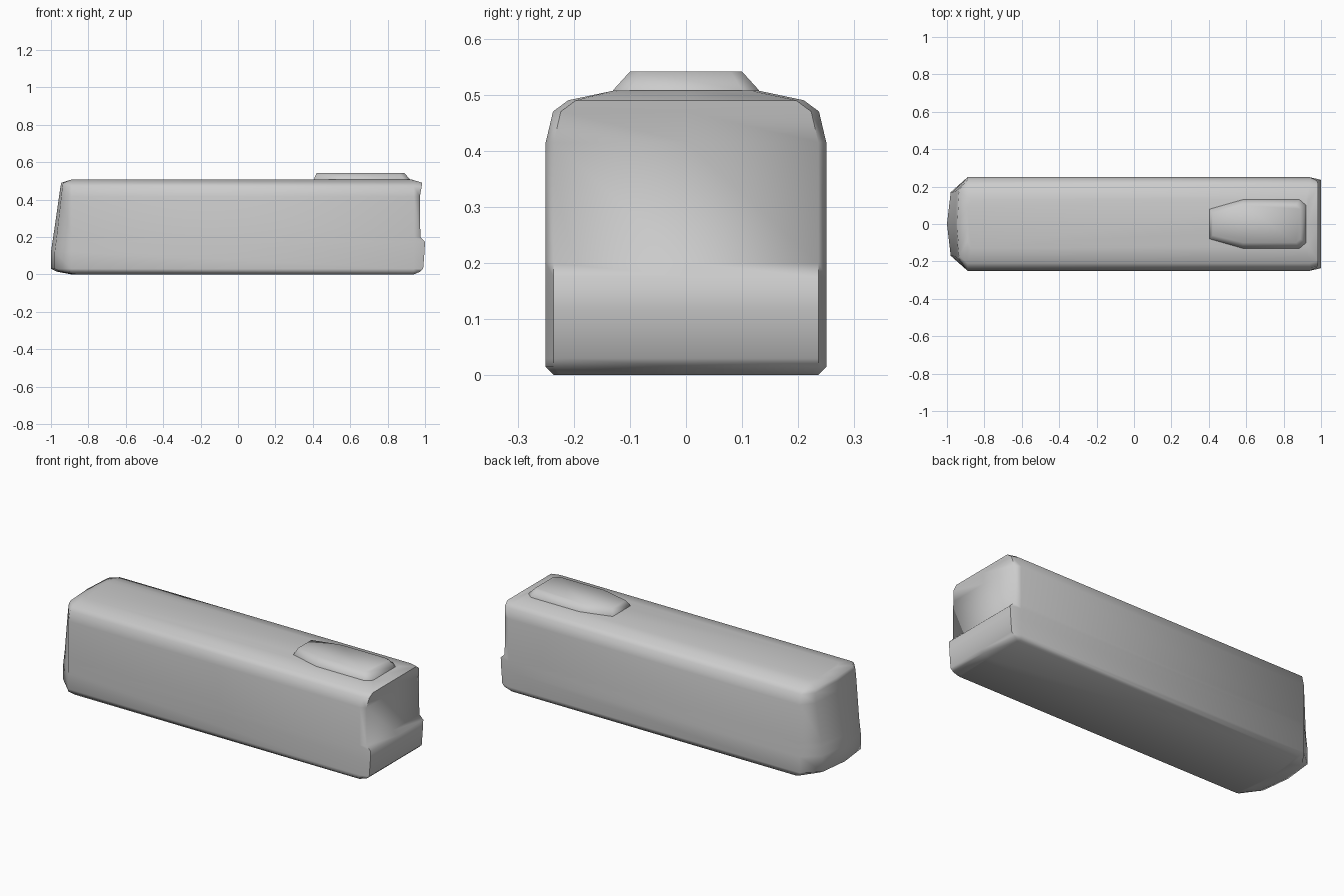
import bpy, bmesh

if "Cube" in bpy.data.objects:
    bpy.data.objects.remove(bpy.data.objects["Cube"])


def loft(name, rings, angle):
    """Skin equal-length rings from bottom to top and cap both ends."""
    bm = bmesh.new()
    loops = [[bm.verts.new(p) for p in ring] for ring in rings]
    n = len(loops[0])
    for a, b in zip(loops, loops[1:]):
        for i in range(n):
            j = (i + 1) % n
            bm.faces.new((a[i], a[j], b[j], b[i]))
    bm.faces.new(loops[0][::-1])
    bm.faces.new(loops[-1])
    bmesh.ops.recalc_face_normals(bm, faces=bm.faces)
    mesh = bpy.data.meshes.new(name)
    bm.to_mesh(mesh)
    bm.free()
    ob = bpy.data.objects.new(name, mesh)
    bpy.context.collection.objects.link(ob)
    bpy.ops.object.select_all(action='DESELECT')
    bpy.context.view_layer.objects.active = ob
    ob.select_set(True)
    bpy.ops.object.shade_smooth_by_angle(angle=angle)
    return ob


def mirrored(half, z):
    """Close a plan half-outline (y >= 0) across the x axis."""
    other = [(x, -y) for x, y in reversed(half) if y > 0]
    return [(x, y, z) for x, y in half + other]


# Bus body: height, half width, nose x, nose corner x, nose corner y, tail x
levels = [
    (0.000, 0.235, -0.89, -0.88, 0.15, 0.94),
    (0.015, 0.250, -0.97, -0.95, 0.165, 0.975),
    (0.030, 0.250, -1.00, -0.98, 0.17, 0.99),
    (0.120, 0.250, -1.00, -0.98, 0.17, 0.997),
    (0.175, 0.250, -0.992, -0.973, 0.17, 1.00),
    (0.200, 0.250, -0.988, -0.97, 0.17, 0.975),
    (0.415, 0.250, -0.957, -0.945, 0.18, 0.972),
    (0.470, 0.237, -0.949, -0.939, 0.18, 0.982),
    (0.490, 0.210, -0.945, -0.935, 0.17, 0.985),
    (0.507, 0.130, -0.89, -0.89, 0.09, 0.93),
]
rings = []
for z, w, nose, corner, cy, tail in levels:
    half = [(nose, 0), (corner, cy), (max(-0.89, corner + 0.02), w),
            (min(0.94, tail - 0.01), w), (tail, w - 0.014), (tail, 0)]
    rings.append(mirrored(half, z))
loft("bus_body", rings, 1.2)

# Roof unit with tapered nose and sloping sides
base = [(0.405, 0.08), (0.58, 0.13), (0.885, 0.13), (0.92, 0.10)]
top = [(0.42, 0.06), (0.585, 0.10), (0.865, 0.10), (0.89, 0.08)]
loft("roof_unit", [mirrored(base, 0.50), mirrored(base, 0.508),
                   mirrored(top, 0.541)], 1.2)
